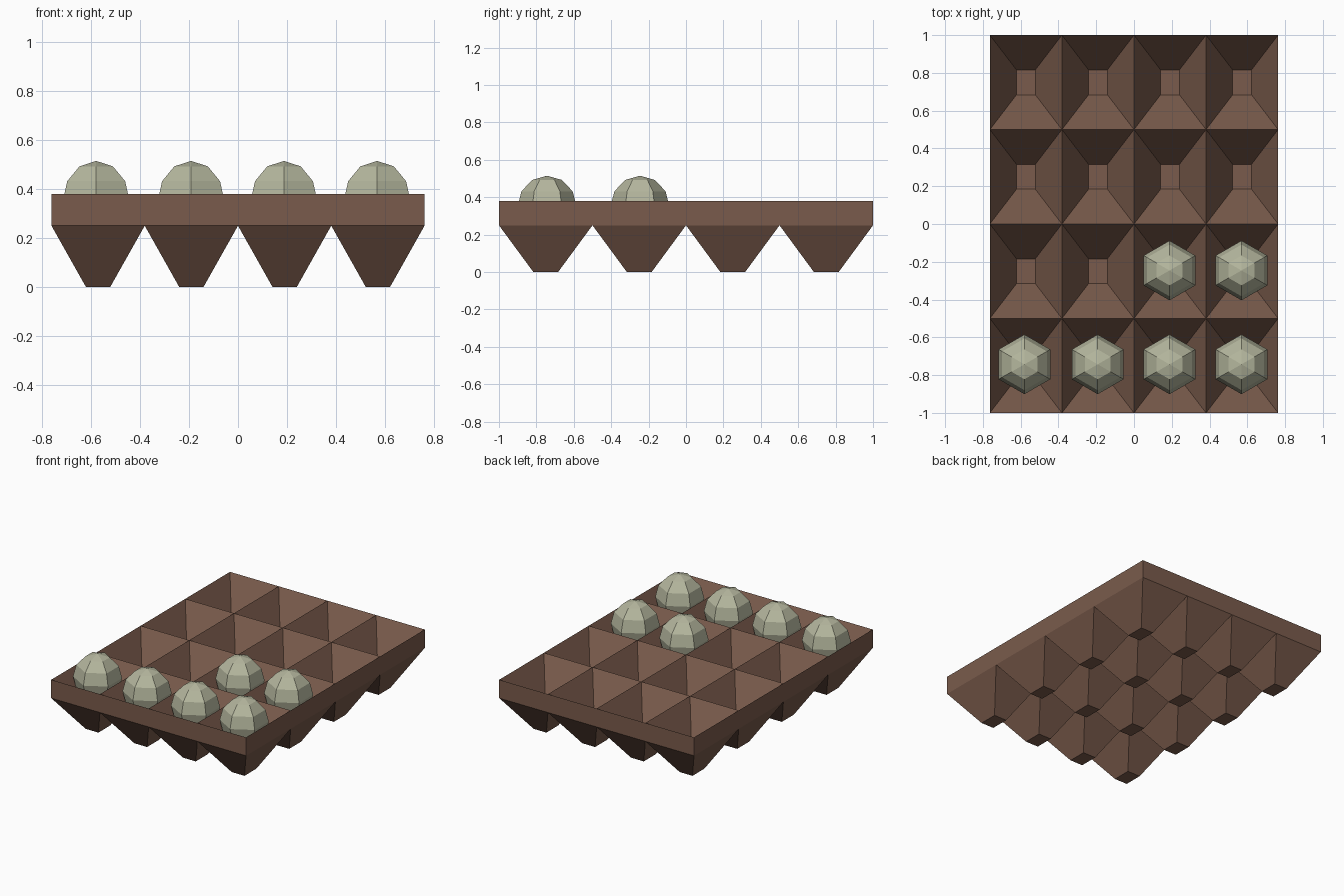
import bpy, bmesh
from mathutils import Matrix, Vector

if "Cube" in bpy.data.objects:
    bpy.data.objects.remove(bpy.data.objects["Cube"])

W, D = 0.763, 1.0            # half width and half depth of the tray
TOP, DEPTH, THICK = 0.38, 0.25, 0.13
N = 4


def material(name, color):
    m = bpy.data.materials.new(name)
    m.diffuse_color = (*color, 1)
    m.use_nodes = True
    m.node_tree.nodes["Principled BSDF"].inputs["Base Color"].default_value = m.diffuse_color
    return m


def make_object(name, bm, mat):
    bmesh.ops.recalc_face_normals(bm, faces=bm.faces[:])
    mesh = bpy.data.meshes.new(name)
    bm.to_mesh(mesh)
    bm.free()
    mesh.materials.append(mat)
    ob = bpy.data.objects.new(name, mesh)
    bpy.context.collection.objects.link(ob)
    return ob


brown = material("brown_pulp", (0.195, 0.105, 0.072))
shell = material("pale_green_shell", (0.46, 0.47, 0.34))

# Tray: a sheet of square funnels, extruded straight down for thickness
bm = bmesh.new()
cw, cd = 2 * W / N, 2 * D / N
corners = [(-1, -1), (1, -1), (1, 1), (-1, 1)]
for i in range(N):
    for j in range(N):
        cx, cy = -W + (i + 0.5) * cw, -D + (j + 0.5) * cd
        rim = [bm.verts.new((cx + a * cw / 2, cy + b * cd / 2, TOP)) for a, b in corners]
        base = [bm.verts.new((cx + a * 0.05, cy + b * 0.066, TOP - DEPTH)) for a, b in corners]
        bm.faces.new(base)
        for k in range(4):
            n = (k + 1) % 4
            bm.faces.new((rim[k], rim[n], base[n], base[k]))
bmesh.ops.remove_doubles(bm, verts=bm.verts[:], dist=0.001)
ext = bmesh.ops.extrude_face_region(bm, geom=bm.faces[:], use_keep_orig=True)
low = [v for v in ext["geom"] if isinstance(v, bmesh.types.BMVert)]
bmesh.ops.translate(bm, verts=low, vec=Vector((0, 0, -THICK)))
make_object("egg_tray", bm, brown)

# Eggs: six-sided faceted balls resting in the cups
spots = [(-0.58, -0.743), (-0.192, -0.743), (0.188, -0.743), (0.569, -0.743),
         (0.188, -0.246), (0.569, -0.246)]
for n, (x, y) in enumerate(spots, 1):
    bm = bmesh.new()
    bmesh.ops.create_uvsphere(bm, u_segments=6, v_segments=6, radius=1)
    # put hexagon corners on the front-back axis
    tip = max(bm.verts, key=lambda v: v.co.y)
    if tip.co.y < 0.95:
        bmesh.ops.rotate(bm, verts=bm.verts[:], cent=(0, 0, 0),
                         matrix=Matrix.Rotation(0.5235988, 3, 'Z'))
    bmesh.ops.scale(bm, verts=bm.verts[:], vec=Vector((0.158, 0.158, 0.166)))
    bmesh.ops.translate(bm, verts=bm.verts[:], vec=Vector((x, y, 0.349)))
    make_object(f"egg_{n}", bm, shell)
